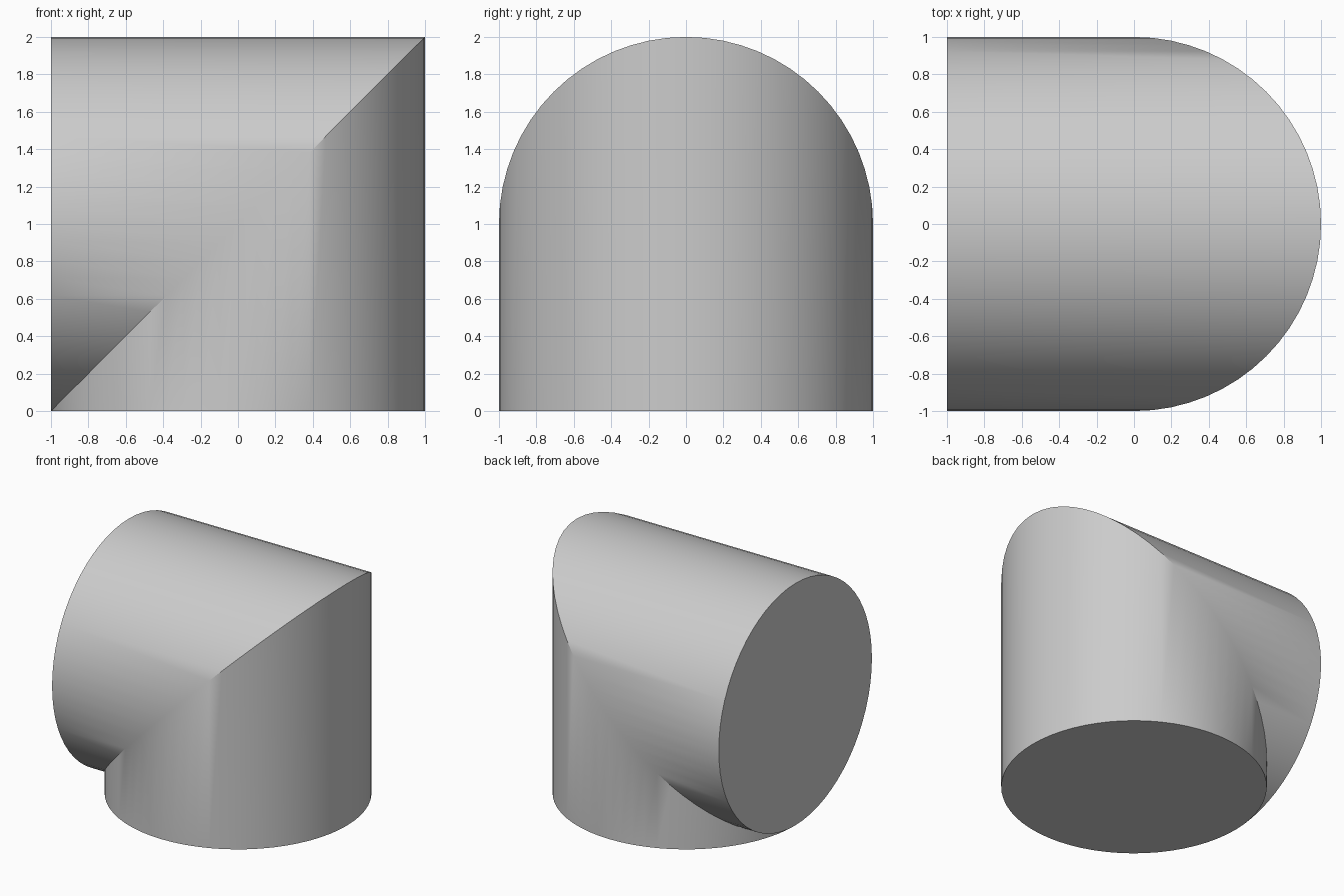
import bpy, bmesh, math

if "Cube" in bpy.data.objects:
    bpy.data.objects.remove(bpy.data.objects["Cube"], do_unlink=True)

SIDES = 64

grey = bpy.data.materials.new("plain grey")
grey.use_nodes = True
colour = (0.6, 0.6, 0.6, 1.0)
grey.diffuse_color = colour
grey.node_tree.nodes["Principled BSDF"].inputs["Base Color"].default_value = colour

bm = bmesh.new()


def ring(place):
    """One ring of vertices; place maps the circle's (c, s) to a point."""
    angles = [2 * math.pi * i / SIDES for i in range(SIDES)]
    return [bm.verts.new(place(math.cos(a), math.sin(a))) for a in angles]


def tube(a, b):
    for i in range(SIDES):
        j = (i + 1) % SIDES
        bm.faces.new((a[i], a[j], b[j], b[i]))


# Round foot, slanted mitre joint and round side opening
foot = ring(lambda c, s: (c, s, 0))
mitre = ring(lambda c, s: (c, s, 1 + c))
side_end = ring(lambda c, s: (-1, s, 1 + c))

# Upright and horizontal pipes meeting at the mitre, with flat end caps
tube(foot, mitre)
tube(mitre, side_end)
bm.faces.new(foot)
bm.faces.new(side_end)

# The inner corner closes to a point where the rings touch
bmesh.ops.remove_doubles(bm, verts=bm.verts[:], dist=0.0001)
bmesh.ops.recalc_face_normals(bm, faces=bm.faces[:])

mesh = bpy.data.meshes.new("elbow_pipe")
bm.to_mesh(mesh)
bm.free()
mesh.materials.append(grey)
elbow = bpy.data.objects.new("elbow_pipe", mesh)
bpy.context.collection.objects.link(elbow)

# Smooth shading with crisp cap rims and mitre edges
bpy.ops.object.select_all(action="DESELECT")
elbow.select_set(True)
bpy.context.view_layer.objects.active = elbow
bpy.ops.object.shade_smooth_by_angle(angle=math.radians(30))
